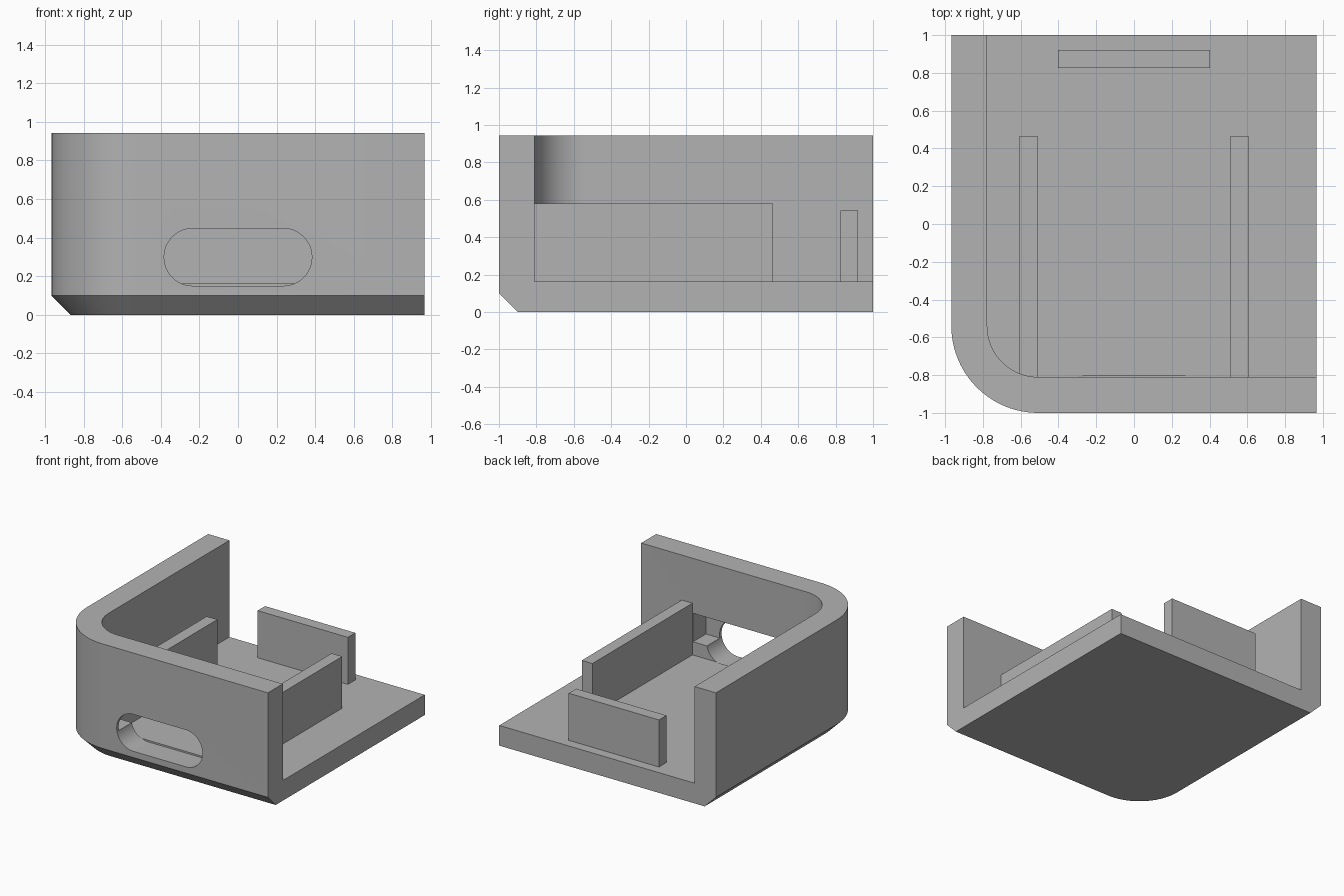
import bpy
import bmesh
import math

if "Cube" in bpy.data.objects:
    bpy.data.objects.remove(bpy.data.objects["Cube"])

HALF_X, HALF_Y, TOP = 0.967, 1.0, 0.943
WALL, FLOOR, CHAMFER = 0.19, 0.163, 0.1
RADIUS = 0.46

grey = bpy.data.materials.new("plain grey")
grey.use_nodes = True
grey.diffuse_color = (0.45, 0.45, 0.45, 1)
grey.node_tree.nodes["Principled BSDF"].inputs["Base Color"].default_value = grey.diffuse_color


def loft(name, rings):
    """Closed solid through rings of equal point count, bottom ring first."""
    bm = bmesh.new()
    loops = [[bm.verts.new(p) for p in ring] for ring in rings]
    n = len(loops[0])
    for low, high in zip(loops, loops[1:]):
        for i in range(n):
            j = (i + 1) % n
            bm.faces.new((low[i], low[j], high[j], high[i]))
    bm.faces.new(loops[0][::-1])
    bm.faces.new(loops[-1])
    bmesh.ops.recalc_face_normals(bm, faces=bm.faces)
    mesh = bpy.data.meshes.new(name)
    bm.to_mesh(mesh)
    bm.free()
    mesh.materials.append(grey)
    obj = bpy.data.objects.new(name, mesh)
    bpy.context.collection.objects.link(obj)
    return obj


def box(name, x0, x1, y0, y1, z0, z1):
    corners = ((x0, y0), (x1, y0), (x1, y1), (x0, y1))
    return loft(name, [[(x, y, z) for x, y in corners] for z in (z0, z1)])


def outline(inset, z, extend=0.0, steps=24):
    """Rectangle with one rounded corner, inset on the two walled sides."""
    r = RADIUS - inset
    cx, cy = RADIUS - HALF_X, RADIUS - HALF_Y
    arc = [math.pi * (1 + 0.5 * i / steps) for i in range(steps + 1)]
    points = [(cx + r * math.cos(a), cy + r * math.sin(a), z) for a in arc]
    right, back = HALF_X + extend, HALF_Y + extend
    return points + [(right, inset - HALF_Y, z), (right, back, z), (inset - HALF_X, back, z)]


def cut(target, cutter):
    mod = target.modifiers.new("cut", "BOOLEAN")
    mod.operation = "DIFFERENCE"
    mod.solver = "EXACT"
    mod.object = cutter
    bpy.context.view_layer.objects.active = target
    bpy.ops.object.modifier_apply(modifier=mod.name)
    bpy.data.objects.remove(cutter)


# Tray: chamfered floor with two walls joined by a round corner
tray = loft("tray", [outline(CHAMFER, 0), outline(0, CHAMFER), outline(0, TOP)])
cut(tray, loft("cavity", [outline(WALL, FLOOR, 0.2), outline(WALL, TOP + 0.2, 0.2)]))

# Pocket behind the port, on the inside of the front wall
cut(tray, box("pocket", -0.505, 0.505, -0.975, -0.7, 0.27, 0.5))

# Rounded port opening through the front wall
port_radius, port_z, port_x = 0.149, 0.299, 0.234
profile = []
for side in (1, -1):
    for i in range(25):
        a = side * math.pi / 2 * (i / 12 - 1) if side > 0 else math.pi * (0.5 + i / 24)
        profile.append((side * port_x + port_radius * math.cos(a), port_z + port_radius * math.sin(a)))
cut(tray, loft("port", [[(x, y, z) for x, z in profile] for y in (-1.1, -0.804)]))

bpy.ops.object.select_all(action="DESELECT")
tray.select_set(True)
bpy.context.view_layer.objects.active = tray
bpy.ops.object.shade_smooth_by_angle(angle=math.radians(25))

# Two side rails and the rear stop standing on the floor
for name, side in (("left_rail", 1), ("right_rail", -1)):
    inner, outer = side * 0.51, side * 0.605
    box(name, min(inner, outer), max(inner, outer), WALL - HALF_Y, 0.465, FLOOR, 0.58)
box("rear_stop", -0.403, 0.403, 0.825, 0.92, FLOOR, 0.543)
